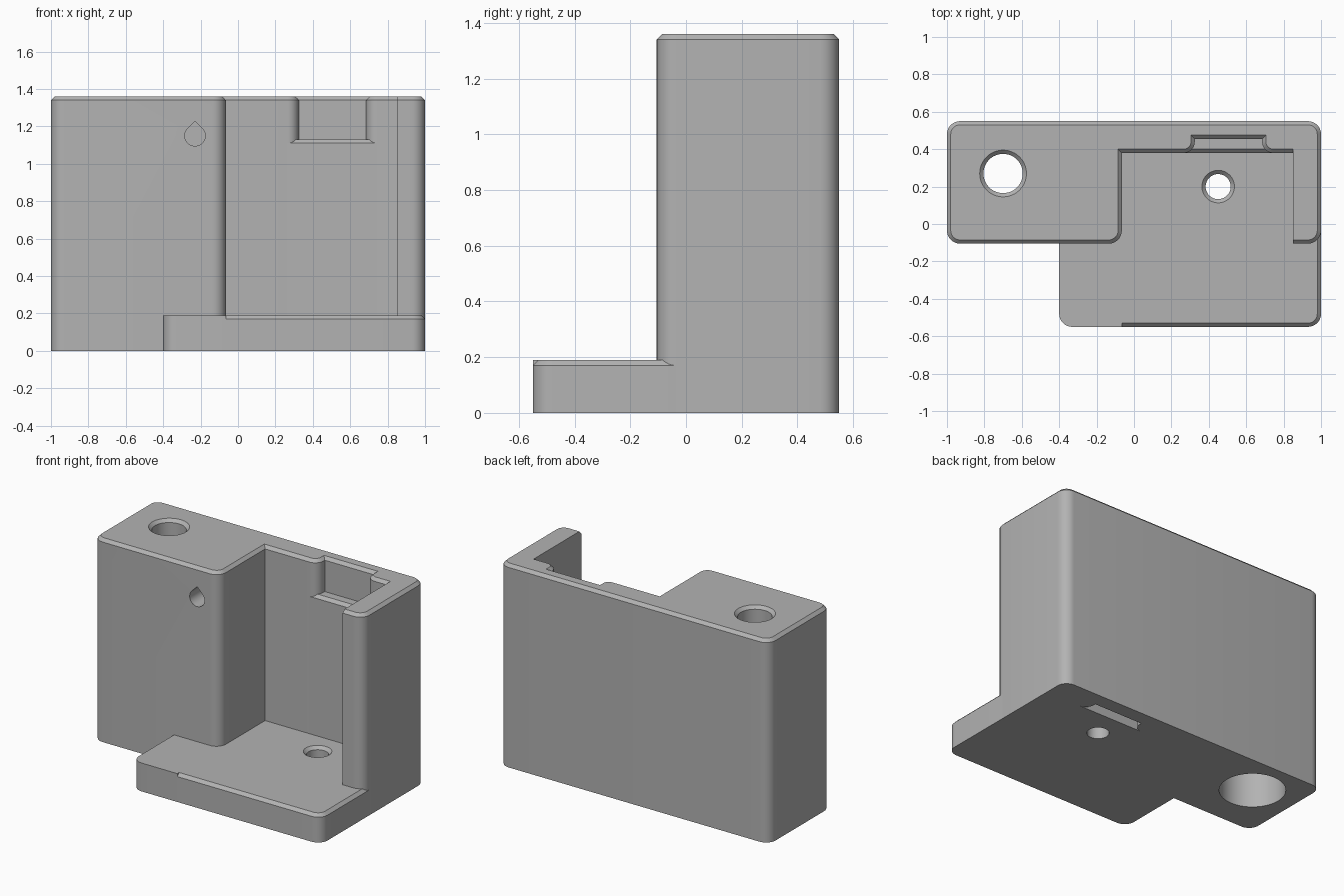
import bpy, bmesh, math
from mathutils import Vector

cube = bpy.data.objects.get("Cube")
if cube:
    bpy.data.objects.remove(cube, do_unlink=True)

grey = bpy.data.materials.new("light grey")
grey.use_nodes = True
colour = (0.45, 0.45, 0.45, 1)
grey.diffuse_color = colour
grey.node_tree.nodes["Principled BSDF"].inputs["Base Color"].default_value = colour

CHAMFER = 0.02
HEIGHT = 1.36
FLOOR = 0.19


def outline(corners, inset=0.0, plain=()):
    """Right-angled counterclockwise outline with rounded convex corners.
    Edges listed in plain are not moved by the inset."""
    pts = [Vector(c[:2]) for c in corners]
    count = len(pts)
    dirs = [(pts[(i + 1) % count] - pts[i]).normalized() for i in range(count)]
    inward = [Vector((-d.y, d.x)) for d in dirs]
    shift = [inward[i] * (0 if i in plain else inset) for i in range(count)]
    ring = []
    for i, corner in enumerate(corners):
        p = pts[i] + shift[i - 1] + shift[i]
        if not corner[2]:
            ring.append(p)
            continue
        r = corner[2] - inset
        centre = p + r * (inward[i - 1] - dirs[i - 1])
        for k in range(9):
            t = math.radians(90 * k / 8)
            ring.append(centre + r * (dirs[i - 1] * math.sin(t) - inward[i - 1] * math.cos(t)))
    return ring


def loft(name, rings):
    """Closed solid through rings of equal point count."""
    bm = bmesh.new()
    loops = [[bm.verts.new(p) for p in ring] for ring in rings]
    for a, b in zip(loops, loops[1:]):
        for i in range(len(a)):
            j = (i + 1) % len(a)
            bm.faces.new((a[i], a[j], b[j], b[i]))
    bm.faces.new(loops[0][::-1])
    bm.faces.new(loops[-1])
    bmesh.ops.recalc_face_normals(bm, faces=bm.faces)
    mesh = bpy.data.meshes.new(name)
    bm.to_mesh(mesh)
    bm.free()
    mesh.materials.append(grey)
    obj = bpy.data.objects.new(name, mesh)
    bpy.context.collection.objects.link(obj)
    return obj


def block(name, corners, top, plain=()):
    """Upright block with a chamfered top rim."""
    low = outline(corners)
    high = outline(corners, CHAMFER, plain)
    return loft(name, [[(p.x, p.y, z) for p in ring]
                       for ring, z in ((low, 0), (low, top - CHAMFER), (high, top))])


def lathe(name, x, y, profile):
    angles = [math.tau * k / 48 for k in range(48)]
    return loft(name, [[(x + r * math.cos(a), y + r * math.sin(a), z) for a in angles]
                       for r, z in profile])


def cut(obj, cutter):
    mod = obj.modifiers.new("cut", "BOOLEAN")
    mod.operation = "DIFFERENCE"
    mod.solver = "EXACT"
    mod.object = cutter
    bpy.context.view_layer.objects.active = obj
    bpy.ops.object.modifier_apply(modifier=mod.name)
    bpy.data.objects.remove(cutter, do_unlink=True)


# Tall body: left block, back wall with notch, right arm
front, wall, back = -0.105, 0.38, 0.55
left, right = -0.065, 0.85
body = block("body", [
    (-1, front, 0.07), (left, front, 0.07), (left, wall, 0),
    (0.325, wall, 0.06), (0.325, 0.455, 0), (0.685, 0.455, 0), (0.685, wall, 0.06),
    (right, wall, 0), (right, front, 0), (1, front, 0.07),
    (1, back, 0.07), (-1, back, 0.07)], HEIGHT, plain=(7,))

# Wall below the notch, with a chamfered sill
sill = [(wall, 0.1), (wall, 1.11), (wall + CHAMFER, 1.13), (0.5, 1.13), (0.5, 0.1)]
notch_sill = loft("notch_sill", [[(x, y, z) for y, z in sill] for x in (0.265, 0.745)])

# Floor plate with chamfered front and right rim
inner = front + 0.07
floor_plate = block("floor_plate", [
    (left, -back, 0), (1, -back, 0.07), (1, inner, 0),
    (right, inner, 0), (right, wall, 0), (left, wall, 0)], FLOOR, plain=(2, 3, 4, 5))

# Plain left end of the floor plate
tongue = outline([(-0.4, -back, 0.07), (left, -back, 0), (left, inner, 0), (-0.4, inner, 0)])
floor_end = loft("floor_end", [[(p.x, p.y, z) for p in tongue] for z in (0, FLOOR)])

# Stepped rod bore and countersunk screw hole
cut(body, lathe("rod_cutter", -0.7, 0.27, [
    (0.2, -0.1), (0.2, 1.2), (0.105, 1.2), (0.105, HEIGHT - CHAMFER), (0.145, HEIGHT + CHAMFER)]))
cut(floor_plate, lathe("screw_cutter", 0.45, 0.2, [
    (0.067, -0.1), (0.067, FLOOR - CHAMFER), (0.107, FLOOR + CHAMFER)]))

# Teardrop hole in the front of the left block
drop_r = 0.055
drop = [(drop_r * math.cos(a), drop_r * math.sin(a))
        for a in (math.radians(135 + 270 * k / 30) for k in range(31))]
drop.append((0, drop_r * math.sqrt(2)))
cut(body, loft("drop_cutter", [[(-0.23 + x, y, 1.15 + z) for x, z in drop] for y in (-0.3, 0.2)]))

# Smooth rounded corners, keep chamfers crisp
bpy.ops.object.select_all(action="DESELECT")
for obj in (body, floor_plate, floor_end):
    obj.select_set(True)
bpy.context.view_layer.objects.active = body
bpy.ops.object.shade_smooth_by_angle(angle=math.radians(30))
